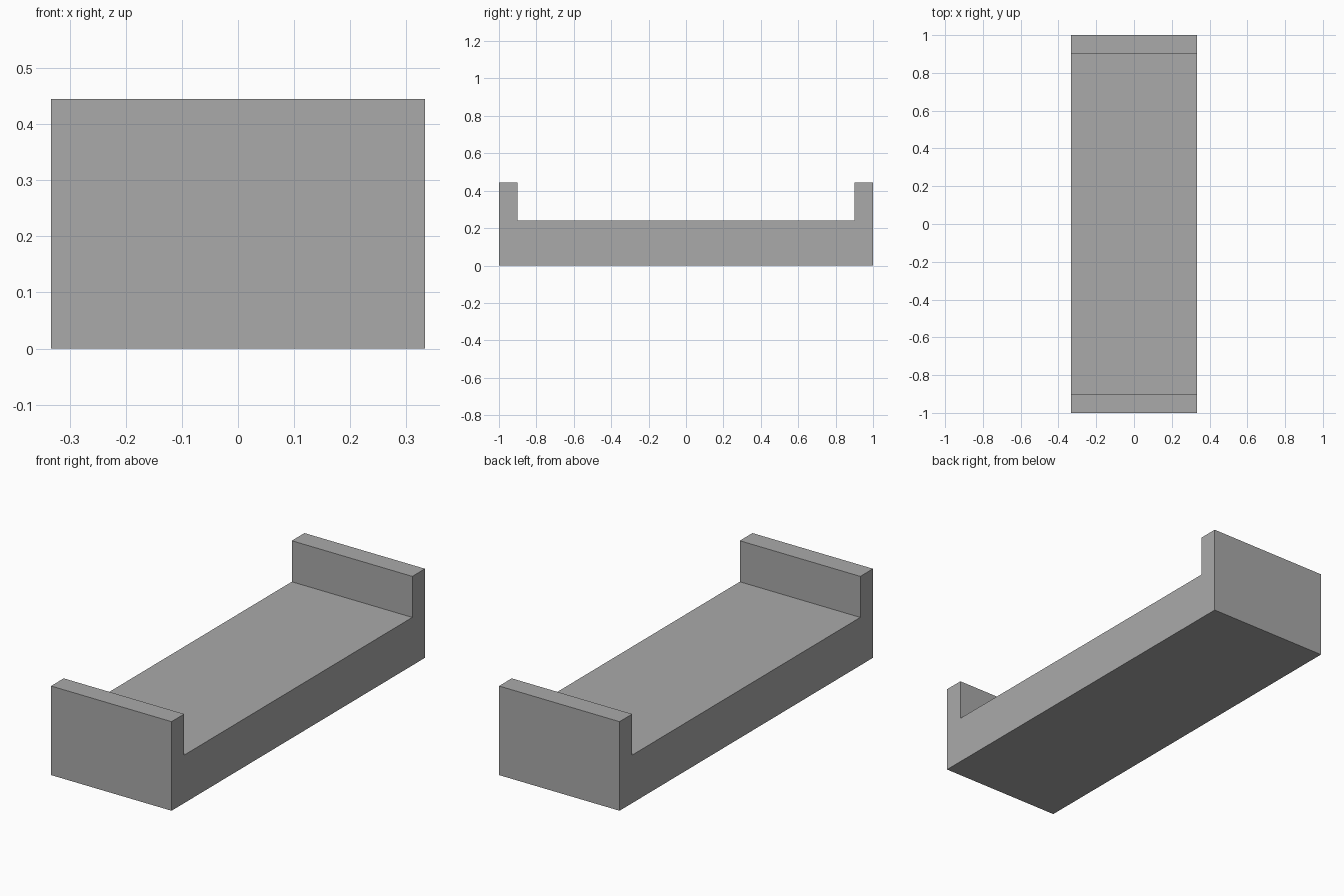
import bpy
import bmesh

cube = bpy.data.objects.get("Cube")
if cube:
    bpy.data.objects.remove(cube, do_unlink=True)

HALF_WIDTH, HALF_LENGTH = 0.333, 1.0
INNER, BED_TOP, END_TOP = 0.9, 0.24, 0.445

# Plain grey finish
grey = bpy.data.materials.new("plain_grey")
grey.use_nodes = True
colour = (0.40, 0.40, 0.40, 1)
grey.diffuse_color = colour
grey.node_tree.nodes["Principled BSDF"].inputs["Base Color"].default_value = colour

# Channel-shaped side profile: low bed with a raised wall at each end
half = [(HALF_LENGTH, 0), (HALF_LENGTH, END_TOP), (INNER, END_TOP), (INNER, BED_TOP)]
profile = half + [(-y, z) for y, z in reversed(half)]

# Extrude the profile across the width
bm = bmesh.new()
side = bm.faces.new([bm.verts.new((-HALF_WIDTH, y, z)) for y, z in profile])
extruded = bmesh.ops.extrude_face_region(bm, geom=[side])
verts = [g for g in extruded["geom"] if isinstance(g, bmesh.types.BMVert)]
bmesh.ops.translate(bm, vec=(2 * HALF_WIDTH, 0, 0), verts=verts)
bmesh.ops.recalc_face_normals(bm, faces=bm.faces)

mesh = bpy.data.meshes.new("bed_with_end_walls")
bm.to_mesh(mesh)
bm.free()
mesh.materials.append(grey)
bed = bpy.data.objects.new("bed_with_end_walls", mesh)
bpy.context.collection.objects.link(bed)
